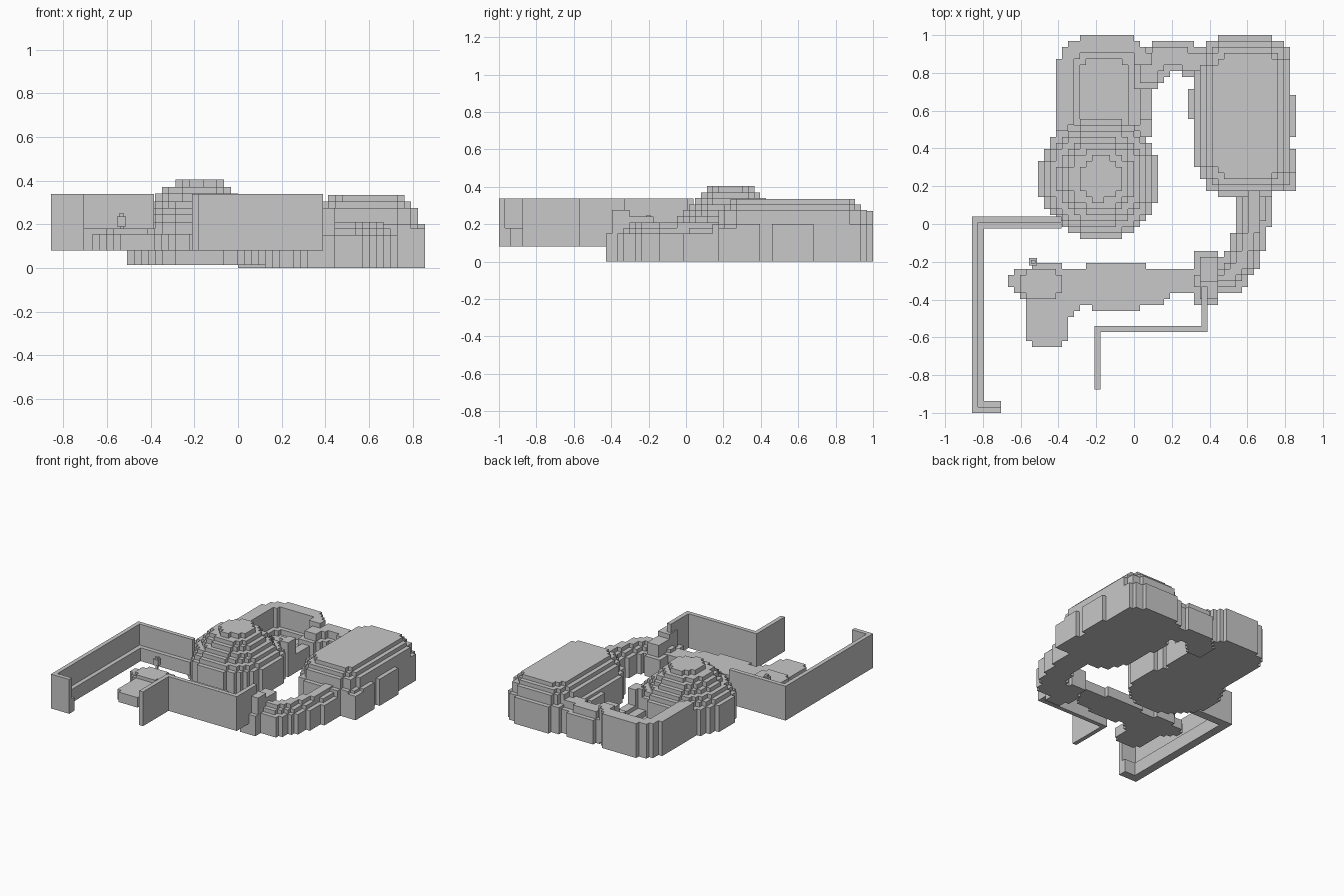
import bpy, bmesh, math
from mathutils import Vector

cube = bpy.data.objects.get("Cube")
if cube:
    bpy.data.objects.remove(cube)

CELL = 2 / 63
NX, NY = 54, 63
X0, Y0 = -NX * CELL / 2, -1.0
GREY = (0.58, 0.58, 0.58, 1)

stone = bpy.data.materials.new("grey stone")
stone.use_nodes = True
stone.diffuse_color = GREY
stone.node_tree.nodes["Principled BSDF"].inputs["Base Color"].default_value = GREY


def finish(name, bm):
    bmesh.ops.remove_doubles(bm, verts=bm.verts, dist=1e-4)
    bmesh.ops.dissolve_limit(bm, angle_limit=0.01, verts=bm.verts, edges=bm.edges)
    mesh = bpy.data.meshes.new(name)
    bm.to_mesh(mesh)
    bm.free()
    mesh.materials.append(stone)
    obj = bpy.data.objects.new(name, mesh)
    bpy.context.collection.objects.link(obj)


def box(name, x1, x2, y1, y2, z1, z2):
    bm = bmesh.new()
    bmesh.ops.create_cube(bm, size=1)
    for v in bm.verts:
        v.co = ((x1 + x2) / 2 + v.co.x * (x2 - x1), (y1 + y2) / 2 + v.co.y * (y2 - y1),
                (z1 + z2) / 2 + v.co.z * (z2 - z1))
    finish(name, bm)


def columns(name, base, height):
    """Stepped block of square columns; height(x, y) returns the top, or 0 for no column."""
    top = {}
    for i in range(NX):
        for j in range(NY):
            h = height(X0 + (i + .5) * CELL, Y0 + (j + .5) * CELL)
            if h > base:
                top[i, j] = h
    bm = bmesh.new()

    def quad(*pts):
        bm.faces.new([bm.verts.new(p) for p in pts])

    for (i, j), h in top.items():
        xa, ya = X0 + i * CELL, Y0 + j * CELL
        ring = [(xa, ya), (xa + CELL, ya), (xa + CELL, ya + CELL), (xa, ya + CELL)]
        quad(*[(*p, h) for p in ring])
        quad(*[(*p, base) for p in reversed(ring)])
        for k, (di, dj) in enumerate([(0, -1), (1, 0), (0, 1), (-1, 0)]):
            low = top.get((i + di, j + dj), base)
            if low < h:
                a, b = ring[k], ring[(k + 1) % 4]
                quad((*a, low), (*b, low), (*b, h), (*a, h))
    finish(name, bm)


def inside_round(x, y, cx, cy, r):
    return r - math.hypot(x - cx, y - cy)


def inside_box(x, y, x1, x2, y1, y2, r):
    """Depth inside a rectangle with rounded corners."""
    qx = abs(x - (x1 + x2) / 2) - (x2 - x1) / 2 + r
    qy = abs(y - (y1 + y2) / 2) - (y2 - y1) / 2 + r
    return r - math.hypot(max(qx, 0), max(qy, 0)) - min(max(qx, qy), 0)


def inside_path(x, y, pts, r):
    p, best = Vector((x, y)), 9
    for a, b in zip(pts, pts[1:]):
        a, d = Vector(a), Vector(b) - Vector(a)
        t = max(0, min(1, (p - a).dot(d) / d.length_squared))
        best = min(best, (p - a - d * t).length)
    return r - best


def terrace(depth, steps):
    z = 0
    for inset, h in steps:
        if depth > inset:
            z = h
    return z


# Round stepped dome
def dome_depth(x, y):
    return inside_round(x, y, -.182, .24, .322)


columns("stepped_dome", .012, lambda x, y: terrace(dome_depth(x, y), [
    (0, .21), (.03, .245), (.062, .275), (.094, .305), (.125, .34), (.157, .37), (.205, .405)]))


# Sunken court behind the dome, with a low stepped opening on its left side
def court(x, y):
    if dome_depth(x, y) > 0:
        return 0
    d = inside_box(x, y, -.41, .105, .38, 1.0, .19)
    h = terrace(d, [(0, .27), (.08, .12), (.13, .08)])
    if x > -.02 and .56 < y < .84:
        h = min(h, .12 + .03 * math.floor((x + .02) / CELL / 2))
    return h


columns("sunken_court", .012, court)


# Large stepped mound with shallow buttresses
def mound(x, y):
    if x > .825 and not (.45 < y < .67 or .17 < y < .41):
        return 0
    h = terrace(inside_box(x, y, .33, .857, .145, 1.0, .19),
                [(0, .2), (.03, .275), (.062, .305), (.092, .335)])
    if .295 < x < .6 and .56 < y < .7 or .6 < x < .857 and .17 < y < .41:
        h = max(h, .18)
    return h


columns("large_mound", 0, mound)

# Raised link between court and mound
LINK = [(.07, .79), (.14, .88), (.24, .89), (.32, .85), (.44, .82)]
columns("link_ridge", 0, lambda x, y: terrace(inside_path(x, y, LINK, .085),
                                             [(0, .18), (.035, .235)]))

# Curved ridge running from the mound to the front wall
RIDGE = [(.645, .16), (.62, -.04), (.57, -.2), (.5, -.28), (.37, -.3)]


def ridge(x, y):
    h = terrace(inside_path(x, y, RIDGE, .092), [(0, .15), (.035, .18), (.062, .21)])
    if .33 < x < .45:
        steps = inside_box(x, y, .32, .46, -.43, -.14, .05)
        h = max(h, terrace(steps, [(0, .15), (.03, .24 if y > -.3 else .275)]))
    return h


columns("curved_ridge", 0, ridge)


# Flat platform with a raised patch
def platform(x, y):
    parts = [(-.655, -.2, -.39, -.23, .08), (-.57, -.35, -.66, -.2, .09), (-.5, -.26, -.48, -.23, .08),
             (-.24, .05, -.45, -.2, .03), (-.02, .19, -.42, -.23, .06), (.1, .38, -.36, -.23, .01)]
    if max(inside_box(x, y, *p) for p in parts) <= 0:
        return 0
    return .18 if inside_box(x, y, -.61, -.38, -.4, -.23, .08) > 0 else .155


columns("platform", .08, platform)

# Small post on the platform
box("post_stem", -.54, -.525, -.207, -.193, .15, .19)
box("post_head", -.555, -.513, -.22, -.18, .19, .235)
box("post_cap", -.546, -.522, -.21, -.19, .235, .25)

# Right enclosure wall: tall outer skin with a lower inner ledge
L, B = X0, .04
for name, o, z in [("outer_wall", 0, .338), ("wall_ledge", CELL, .18)]:
    box(name + "_side", L + o, L + o + CELL, -1 + o, B - o, .08, z)
    box(name + "_back", L + o, -.385, B - o - CELL, B - o, .08, z)
    box(name + "_return", L + o, -.705, -1 + o, -1 + o + CELL, .08, z)

# Front wall with its two returns
box("front_wall", -.21, .39, -.572, -.54, .08, .338)
box("front_wall_return", -.21, -.178, -.875, -.54, .08, .338)
box("front_wall_link", .358, .39, -.572, -.33, .08, .338)
